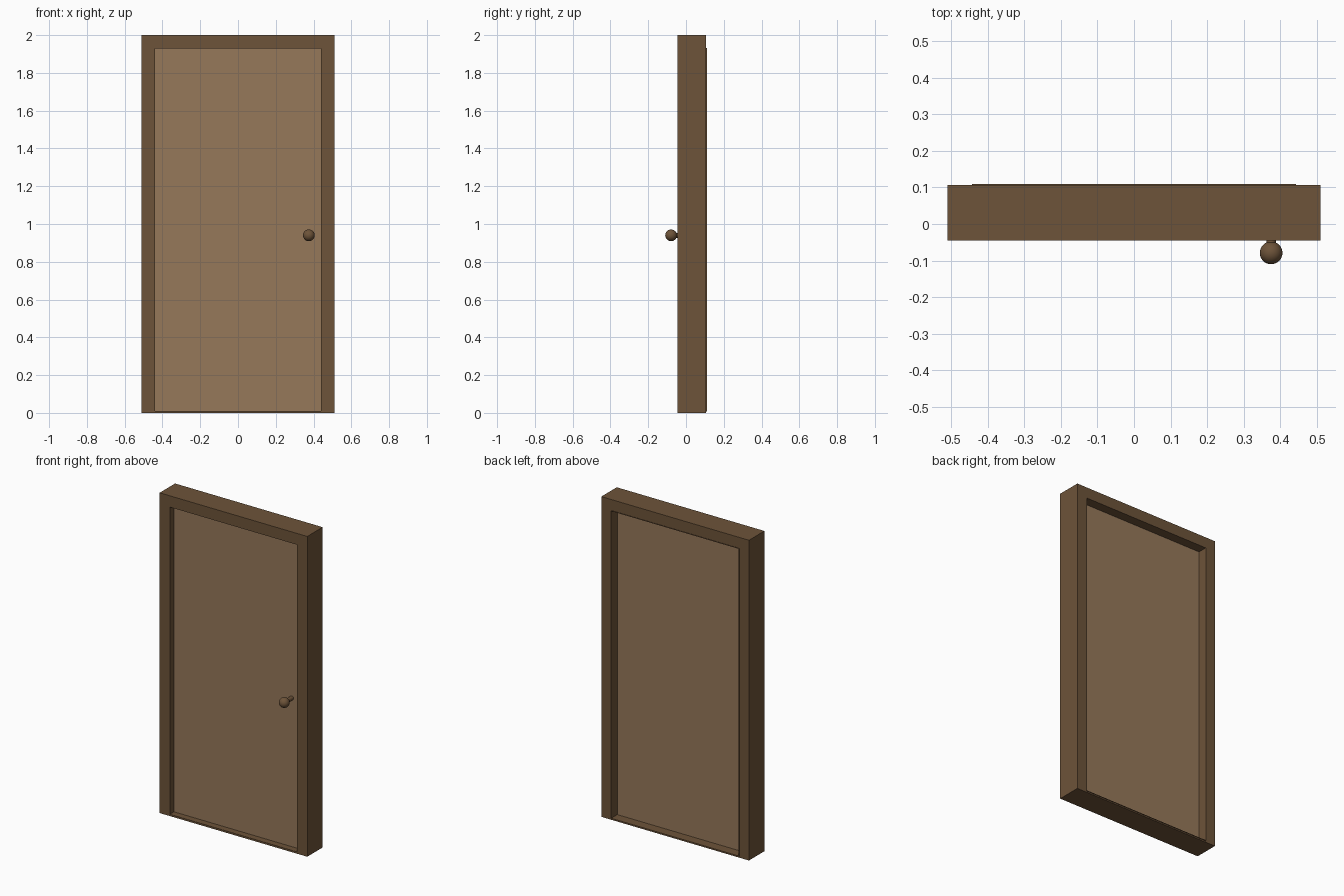
import bpy, bmesh, math

if "Cube" in bpy.data.objects:
    bpy.data.objects.remove(bpy.data.objects["Cube"])


def material(name, rgb):
    m = bpy.data.materials.new(name)
    m.diffuse_color = (*rgb, 1)
    m.use_nodes = True
    m.node_tree.nodes["Principled BSDF"].inputs["Base Color"].default_value = m.diffuse_color
    return m


DARK = material("dark wood", (0.153, 0.087, 0.041))
LIGHT = material("light wood", (0.305, 0.188, 0.102))


def box(name, lo, hi, mat):
    bpy.ops.mesh.primitive_cube_add(size=1, location=[(a + b) / 2 for a, b in zip(lo, hi)])
    o = bpy.context.object
    o.name = name
    o.scale = [b - a for a, b in zip(lo, hi)]
    bpy.ops.object.transform_apply(location=False, rotation=False, scale=True)
    o.data.materials.append(mat)
    return o


def ring(name, outer, inner, y0, y1, mat):
    """Rectangular frame; outer and inner are (half width, bottom, top)."""
    bm = bmesh.new()

    def loop(rect, y):
        w, b, t = rect
        return [bm.verts.new((x, y, z)) for x, z in ((-w, b), (w, b), (w, t), (-w, t))]

    loops = [loop(outer, y0), loop(inner, y0), loop(inner, y1), loop(outer, y1)]
    for k in range(4):
        a, b = loops[k], loops[(k + 1) % 4]
        for i in range(4):
            j = (i + 1) % 4
            bm.faces.new((a[i], a[j], b[j], b[i]))
    bmesh.ops.recalc_face_normals(bm, faces=bm.faces)
    me = bpy.data.meshes.new(name)
    bm.to_mesh(me)
    bm.free()
    me.materials.append(mat)
    o = bpy.data.objects.new(name, me)
    bpy.context.collection.objects.link(o)
    return o


# Frame with low sill, and a thin lining lip standing proud at the back
ring("door_frame", (0.51, 0, 2.0), (0.442, 0.009, 1.931), -0.045, 0.107, DARK)
ring("frame_lining", (0.443, 0.008, 1.932), (0.44, 0.011, 1.929), -0.0445, 0.11, DARK)

# Door panel, recessed on both sides
box("door_panel", (-0.4405, -0.004, 0.0105), (0.4405, 0.05, 1.9295), LIGHT)

# Knob and its stem, on the front only
KX, KZ = 0.375, 0.94
bpy.ops.mesh.primitive_cylinder_add(vertices=24, radius=0.013, depth=0.075,
                                    location=(KX, -0.04, KZ), rotation=(math.pi / 2, 0, 0))
stem = bpy.context.object
stem.name = "knob_stem"
bpy.ops.mesh.primitive_uv_sphere_add(segments=32, ring_count=16, radius=0.031,
                                     location=(KX, -0.079, KZ))
knob = bpy.context.object
knob.name = "knob"
for o in (stem, knob):
    o.data.materials.append(DARK)
    bpy.ops.object.select_all(action='DESELECT')
    o.select_set(True)
    bpy.context.view_layer.objects.active = o
    bpy.ops.object.shade_smooth_by_angle()
